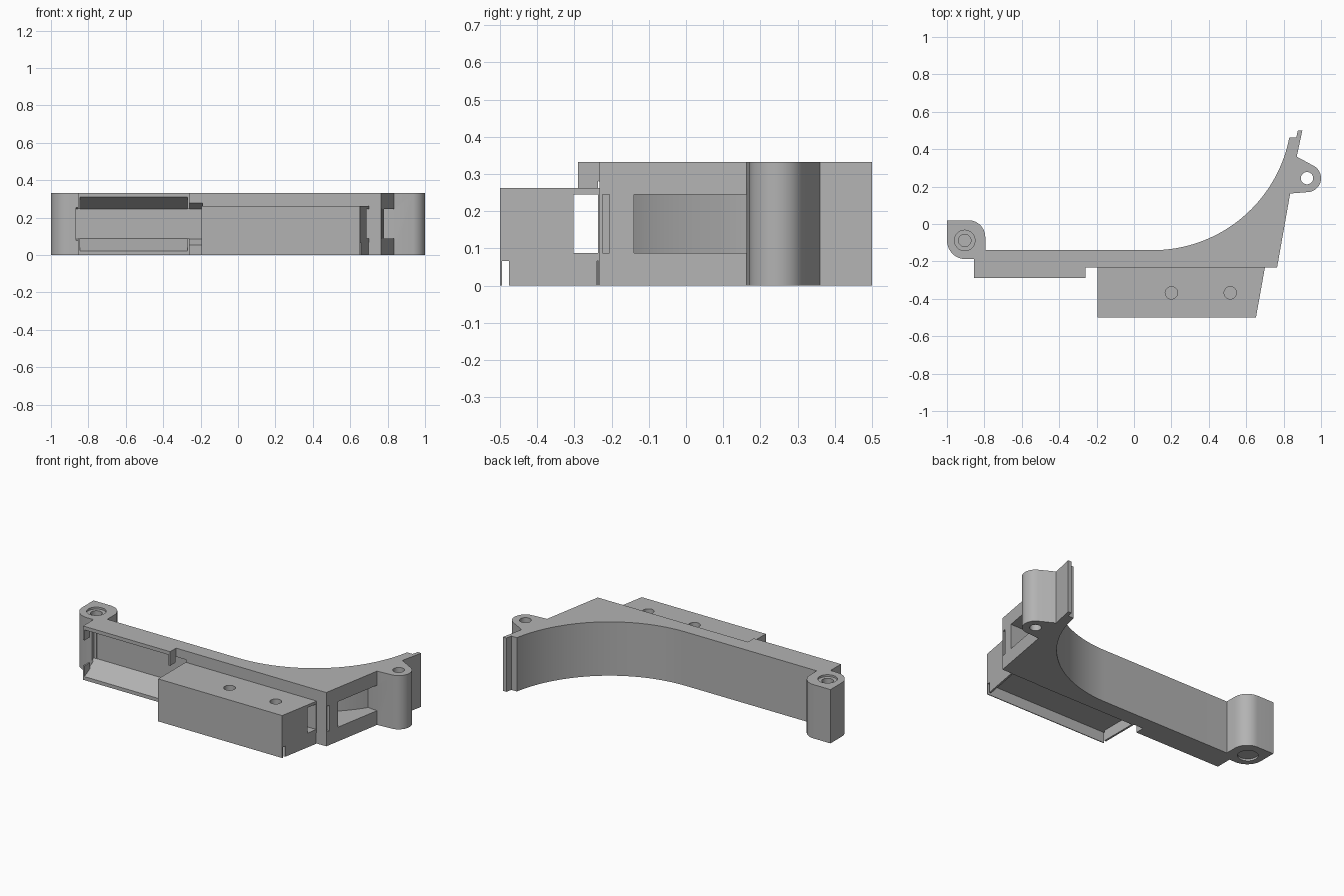
import bpy
import bmesh
from math import cos, sin, radians, degrees, atan2

if "Cube" in bpy.data.objects:
    bpy.data.objects.remove(bpy.data.objects["Cube"], do_unlink=True)

H = 0.332                     # full height
BLOCK_H = 0.262               # height of the front housing
WIN = (0.088, 0.245)          # height range of side windows
LIP = 0.066                   # depth of the underside tray
CENTRE, RADIUS = (0.1, 0.604), 0.744

grey = bpy.data.materials.new("plain grey")
grey.use_nodes = True
grey.diffuse_color = (0.45, 0.45, 0.45, 1)
grey.node_tree.nodes["Principled BSDF"].inputs["Base Color"].default_value = grey.diffuse_color


def arc(c, r, a0, a1, n):
    angles = [radians(a0 + (a1 - a0) * i / n) for i in range(n + 1)]
    return [(c[0] + r * cos(a), c[1] + r * sin(a)) for a in angles]


def loft(name, lower, upper):
    """Solid between two matching closed loops of 3D points."""
    bm = bmesh.new()
    a = [bm.verts.new(p) for p in lower]
    b = [bm.verts.new(p) for p in upper]
    bm.faces.new(a[::-1])
    bm.faces.new(b)
    for i in range(len(a)):
        j = (i + 1) % len(a)
        bm.faces.new((a[i], a[j], b[j], b[i]))
    bmesh.ops.recalc_face_normals(bm, faces=bm.faces)
    mesh = bpy.data.meshes.new(name)
    bm.to_mesh(mesh)
    bm.free()
    mesh.materials.append(grey)
    obj = bpy.data.objects.new(name, mesh)
    bpy.context.collection.objects.link(obj)
    return obj


def prism(name, outline, z0, z1):
    return loft(name, [(x, y, z0) for x, y in outline], [(x, y, z1) for x, y in outline])


def box(name, x0, x1, y0, y1, z0, z1):
    return prism(name, [(x0, y0), (x1, y0), (x1, y1), (x0, y1)], z0, z1)


def hole(c, r, z0, z1):
    return prism("hole_cutter", arc(c, r, 0, 350, 35), z0, z1)


def tapered(name, x0, x1, y0, y1):
    """Recess whose floor and ceiling close in towards the back."""
    def ring(y):
        inset = 0.065 * (y + 0.29) / 0.12
        low, high = 0.022 + inset, 0.31 - inset
        return [(x0, y, low), (x1, y, low), (x1, y, high), (x0, y, high)]
    return loft(name, ring(y0), ring(y1))


def cut(target, cutters):
    bpy.context.view_layer.objects.active = target
    for c in cutters:
        c.hide_render = True
        mod = target.modifiers.new("cut", "BOOLEAN")
        mod.operation = "DIFFERENCE"
        mod.solver = "EXACT"
        mod.object = c
        bpy.ops.object.modifier_apply(modifier=mod.name)
        bpy.data.objects.remove(c, do_unlink=True)


# Curved bracket: one outline, counter-clockwise from the front left step
left_boss, right_boss = (-0.905, -0.088), (0.925, 0.245)
tip_angle = degrees(atan2(0.463 - CENTRE[1], 0.832 - CENTRE[0]))
outline = [(-0.855, -0.29), (-0.26, -0.29), (-0.26, -0.232), (0.765, -0.232), (0.835, 0.163)]
outline += arc(right_boss, 0.075, -80, 60, 16)
outline += [(0.87, 0.36), (0.9, 0.5), (0.876, 0.5), (0.868, 0.463)]
outline += arc(CENTRE, RADIUS, tip_angle, -90, 40)
outline += [(-0.795, -0.14)]
outline += arc((-0.885, -0.07), 0.09, 0, 90, 10)
outline += [(-1, 0.02)]
outline += arc((-0.9, -0.088), 0.1, 180, 270, 12)
outline += [(-0.855, -0.188)]
bracket = prism("curved_bracket", outline, 0, H)

# Side pocket that follows the curved wall
pocket_outline = [(0.79, -0.14), (0.842, 0.163)]
pocket_outline += arc(CENTRE, RADIUS + 0.055, -33, -68.5, 20)

cut(bracket, [
    tapered("recess_cutter", -0.845, -0.27, -0.295, -0.17),
    tapered("recess_ends_cutter", -0.865, -0.19, -0.237, -0.171),
    prism("pocket_cutter", pocket_outline, *WIN),
    box("cable_cutter", -0.9, -0.2, -0.302, -0.235, *WIN),
    box("slot_cutter", 0.71, 0.8, -0.225, -0.206, *WIN),
    hole(right_boss, 0.033, -0.1, H + 0.1),
    hole(left_boss, 0.055, H - 0.012, H + 0.1),
    hole(left_boss, 0.033, 0.05, H + 0.1),
    hole(left_boss, 0.058, -0.1, 0.012),
])

# Front housing with screw holes, cable passage and an underside tray
housing = prism("front_housing", [(-0.195, -0.5), (0.652, -0.5), (0.7, -0.232), (-0.195, -0.232)], 0, BLOCK_H)
tray = [(-0.183, -0.494), (0.641, -0.494), (0.687, -0.238), (-0.183, -0.238)]
cut(housing, [
    box("cable_cutter", -0.3, 0.8, -0.302, -0.236, *WIN),
    prism("tray_cutter", tray, -0.1, LIP),
    box("front_groove_cutter", -0.3, 0.8, -0.495, -0.476, -0.1, LIP),
    box("rear_groove_cutter", 0.5, 0.8, -0.239, -0.235, -0.1, LIP),
    hole((0.2, -0.368), 0.033, 0.2, 0.4),
    hole((0.515, -0.368), 0.033, 0.2, 0.4),
])

# Smooth the curves and keep the edges sharp
for obj in (bracket, housing):
    bpy.ops.object.select_all(action="DESELECT")
    obj.select_set(True)
    bpy.context.view_layer.objects.active = obj
    bpy.ops.object.shade_smooth_by_angle(angle=radians(25))
